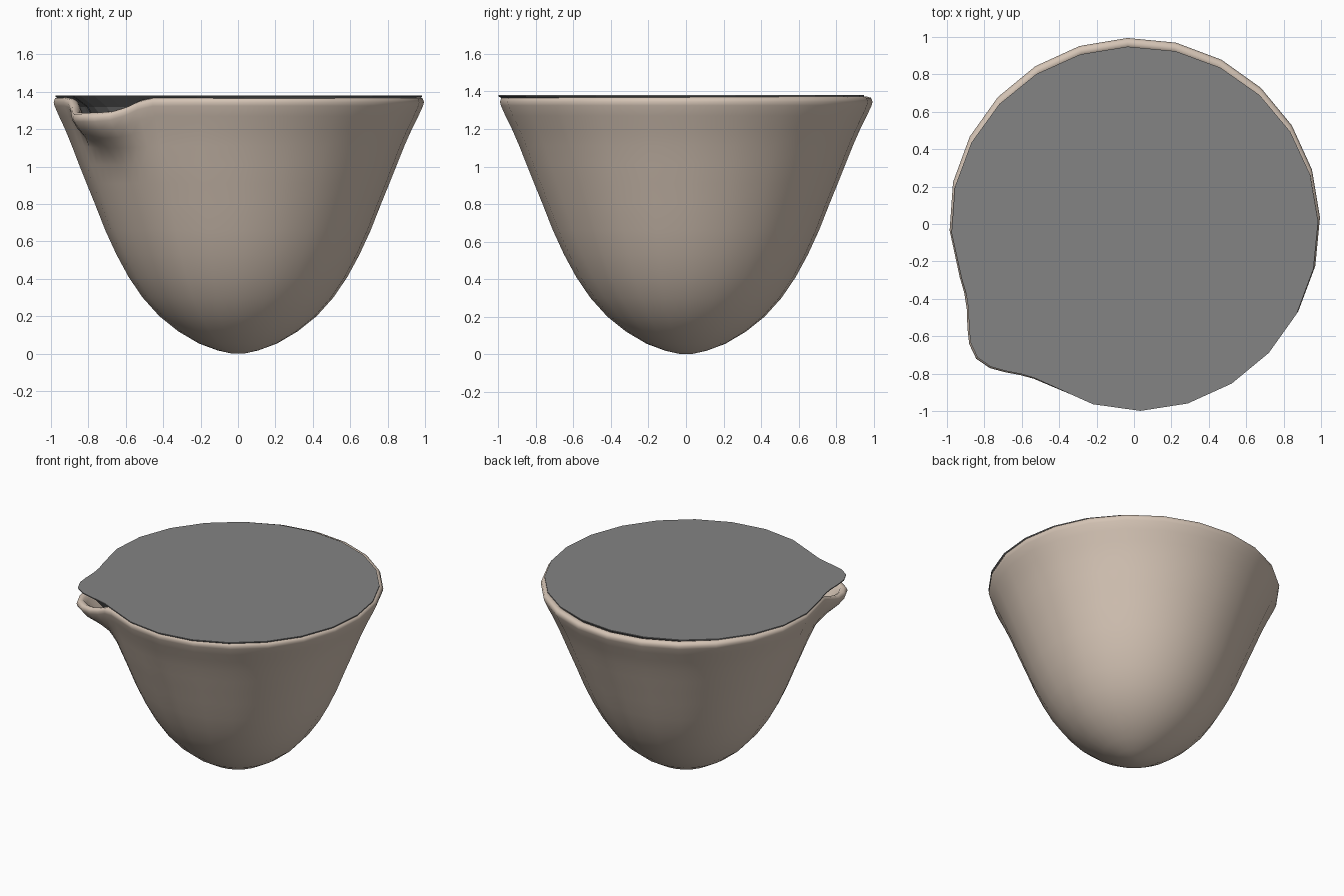
import bpy, bmesh, math

if "Cube" in bpy.data.objects:
    bpy.data.objects.remove(bpy.data.objects["Cube"])


def material(name, rgb):
    m = bpy.data.materials.new(name)
    m.diffuse_color = (*rgb, 1)
    m.use_nodes = True
    m.node_tree.nodes["Principled BSDF"].inputs["Base Color"].default_value = m.diffuse_color
    return m


clay = material("warm clay", (0.66, 0.55, 0.46))
grey = material("grey contents", (0.23, 0.23, 0.23))

# Angles round the cup: 24 sides, with extra ones across the pouring lip
SPOUT = 220.5
angles = [2 + 15 * k for k in range(24) if not 200 < 2 + 15 * k < 240]
angles += [202, 207, 212, 216, 220.5, 225, 229, 233, 237]
angles.sort()


def bump(a, width, power=2):
    return math.exp(-abs((a - SPOUT) / width) ** power)


def smooth(t):
    t = max(0, min(1, t))
    return t * t * (3 - 2 * t)


def radius(r, a, z):
    # spout pushes out, and the wall beside it is pulled slightly in
    return r + smooth((z - 1.0) / 0.36) * (0.16 * bump(a, 12) - 0.045 * bump(a, 30))


def skin(name, rings, mat, is_smooth):
    """Joins rings of points, closing the first and last ring with a cap."""
    bm = bmesh.new()
    loops = [[bm.verts.new(p) for p in ring] for ring in rings]
    n = len(angles)
    for lo, hi in zip(loops, loops[1:]):
        for i in range(n):
            j = (i + 1) % n
            bm.faces.new((lo[i], lo[j], hi[j], hi[i]))
    bm.faces.new(loops[0][::-1])
    bm.faces.new(loops[-1])
    bmesh.ops.recalc_face_normals(bm, faces=bm.faces[:])
    for f in bm.faces:
        f.smooth = is_smooth
    me = bpy.data.meshes.new(name)
    bm.to_mesh(me)
    bm.free()
    me.materials.append(mat)
    ob = bpy.data.objects.new(name, me)
    bpy.context.collection.objects.link(ob)
    return ob


# Cup: outside wall, rolled rim, inside wall
profile = [(0.03, 0.0), (0.11, 0.018), (0.21, 0.055), (0.32, 0.12), (0.42, 0.2),
           (0.51, 0.3), (0.585, 0.41), (0.65, 0.53), (0.71, 0.66), (0.765, 0.8),
           (0.81, 0.91), (0.85, 1.01), (0.89, 1.11), (0.93, 1.2), (0.965, 1.27),
           (0.99, 1.325), (0.995, 1.345), (0.987, 1.366), (0.965, 1.373),
           (0.945, 1.366), (0.93, 1.335), (0.88, 1.21), (0.8, 1.01), (0.66, 0.68),
           (0.46, 0.36), (0.2, 0.12)]
rings = []
for r, z in profile:
    ring = []
    for a in angles:
        t = math.radians(a)
        rr = radius(r, a, z)
        dip = 0.085 * bump(a, 15, 4) * smooth((z - 1.05) / 0.28)
        ring.append((rr * math.cos(t), rr * math.sin(t), z - dip))
    rings.append(ring)
skin("cup", rings, clay, True)

# Contents: flat top sheet reaching the rim, tapering body below
rings = []
for scale, z in ((0.3, 0.3), (0.6, 0.8), (0.84, 1.22), (0.9, 1.32), (0.985, 1.374), (0.985, 1.381)):
    ring = []
    for a in angles:
        t = math.radians(a)
        rr = radius(scale, a, z)
        # shifted towards the front, so the rim shows at the back
        y = rr * math.sin(t)
        y = y * 0.984 - 0.02 * smooth(z) if y > 0 else y - 0.018 * smooth(z) * (1 - bump(a, 30))
        ring.append((rr * math.cos(t), y, z))
    rings.append(ring)
skin("contents", rings, grey, False)
